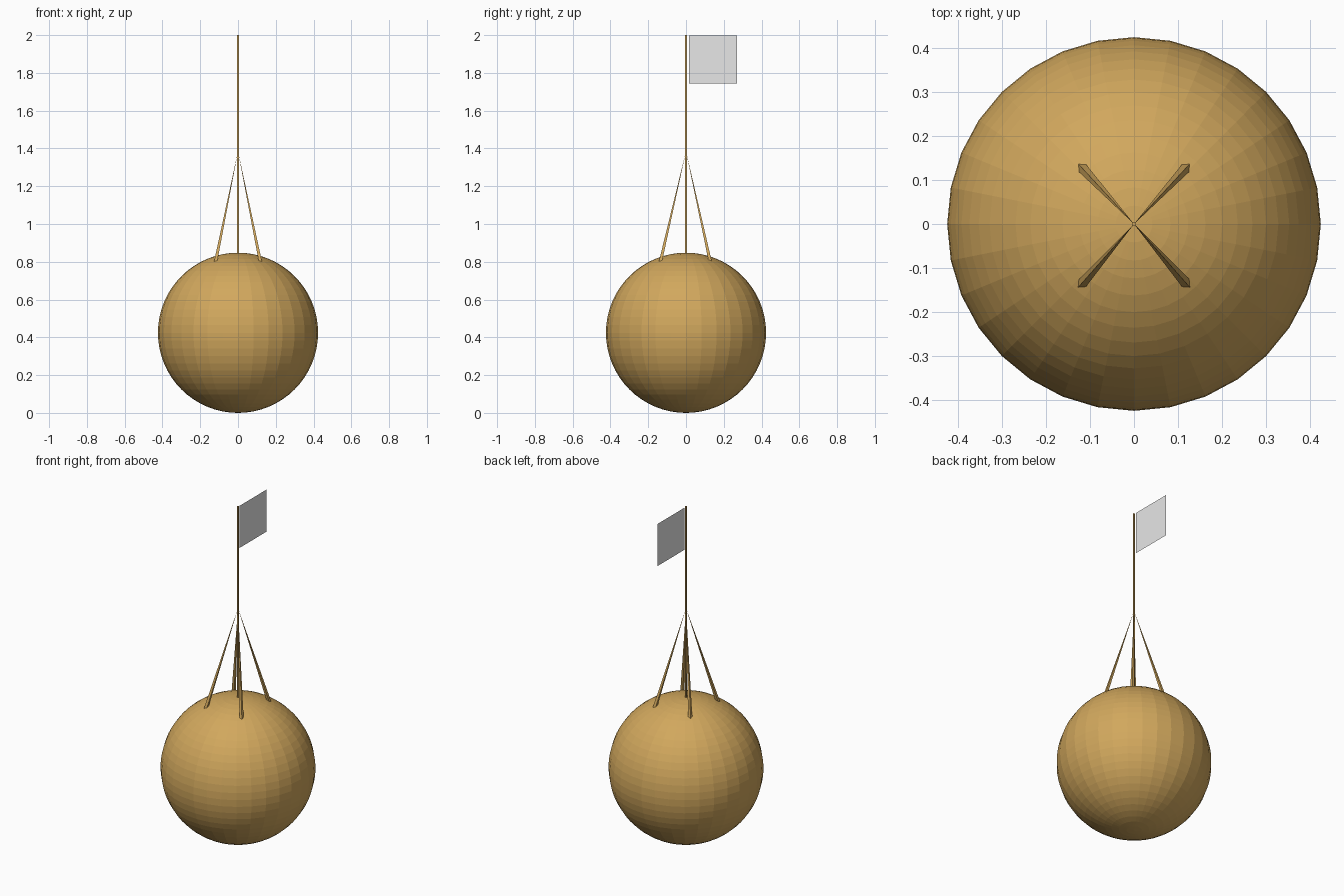
import bpy, bmesh
from mathutils import Matrix

if "Cube" in bpy.data.objects:
    bpy.data.objects.remove(bpy.data.objects["Cube"])


def material(name, rgb):
    m = bpy.data.materials.new(name)
    m.diffuse_color = (*rgb, 1.0)
    m.use_nodes = True
    m.node_tree.nodes["Principled BSDF"].inputs["Base Color"].default_value = m.diffuse_color
    return m


GOLD = material("warm tan", (0.64, 0.39, 0.11))
GREY = material("light grey", (0.8, 0.8, 0.8))


def add_object(name, bm, mat):
    mesh = bpy.data.meshes.new(name)
    bm.to_mesh(mesh)
    bm.free()
    mesh.materials.append(mat)
    obj = bpy.data.objects.new(name, mesh)
    bpy.context.collection.objects.link(obj)
    return obj


# Faceted ball
R = 0.424
bm = bmesh.new()
bmesh.ops.create_uvsphere(bm, u_segments=32, v_segments=32, radius=R,
                          matrix=Matrix.Translation((0, 0, R)))
add_object("ball", bm, GOLD)

# Thin square pole, rooted in the ball
bm = bmesh.new()
bottom, top, width = 0.80, 2.0, 0.008
bmesh.ops.create_cube(bm, size=1, matrix=Matrix.Translation((0, 0, (bottom + top) / 2))
                      @ Matrix.Diagonal((width, width, top - bottom, 1)))
add_object("pole", bm, GOLD)

# Four tapered stays meeting on the pole
APEX = (0, 0, 1.385)
for sx, side in ((-1, "left"), (1, "right")):
    for sy, end in ((-1, "front"), (1, "back")):
        cx, cy = sx * 0.119, 0.129 if sy > 0 else -0.136
        h = 0.0085
        bm = bmesh.new()
        base = [bm.verts.new((cx + dx * h, cy + dy * h, 0.798))
                for dx, dy in ((-1, -1), (1, -1), (1, 1), (-1, 1))]
        tip = bm.verts.new(APEX)
        bm.faces.new(base[::-1])
        for i in range(4):
            bm.faces.new((base[i], base[(i + 1) % 4], tip))
        add_object(f"{end}_{side}_stay", bm, GOLD)

# Flat square flag beside the pole
bm = bmesh.new()
bm.faces.new([bm.verts.new((0, y, z)) for y, z in
              ((0.016, 1.743), (0.271, 1.743), (0.271, 1.997), (0.016, 1.997))])
add_object("flag", bm, GREY)
